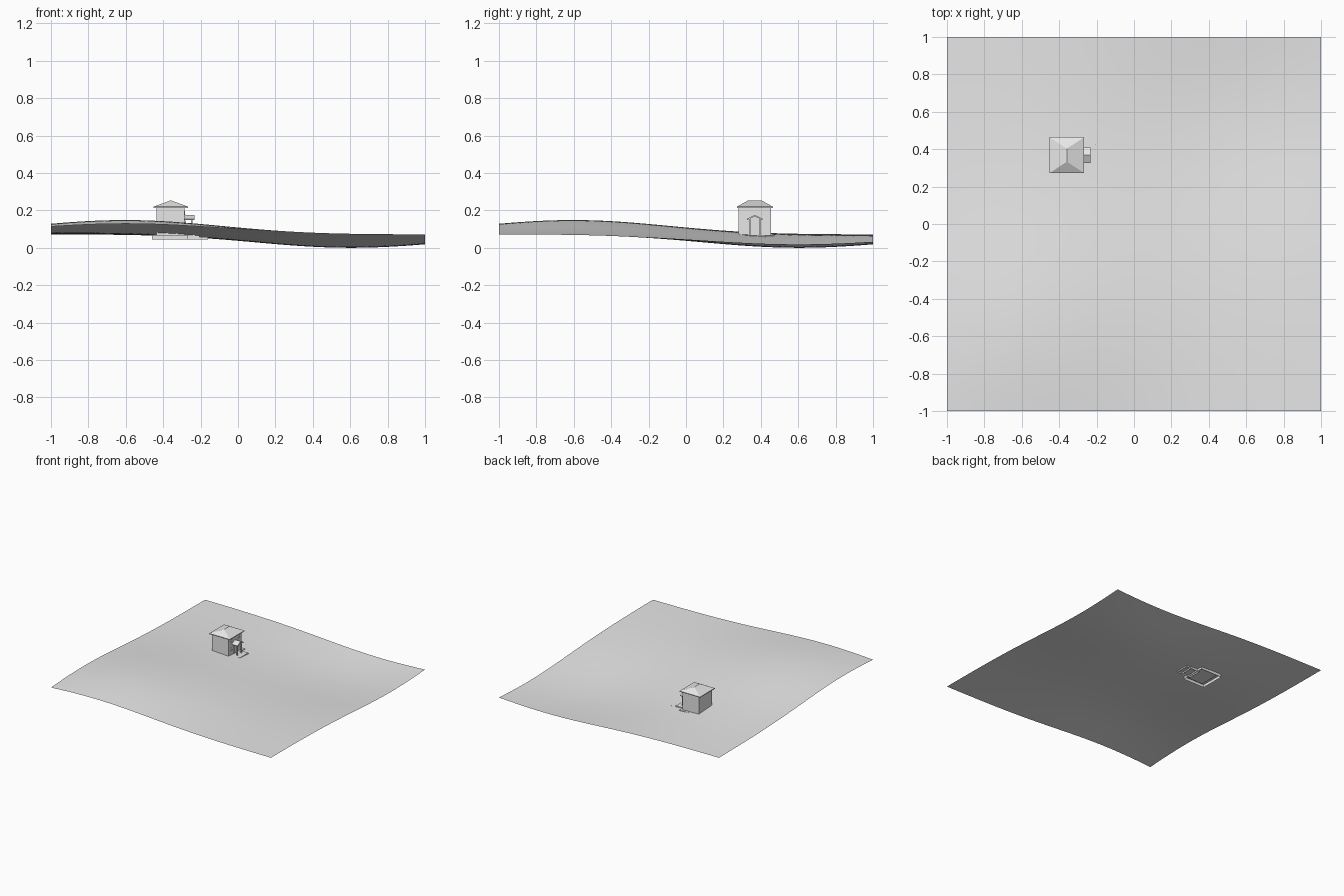
import bpy, bmesh, math

cube = bpy.data.objects.get("Cube")
if cube:
    bpy.data.objects.remove(cube, do_unlink=True)

grey = bpy.data.materials.new("plain_grey")
grey.use_nodes = True
COLOR = (0.8, 0.8, 0.8, 1)
grey.diffuse_color = COLOR
grey.node_tree.nodes["Principled BSDF"].inputs["Base Color"].default_value = COLOR


def finish(name, bm, smooth=False):
    mesh = bpy.data.meshes.new(name)
    bm.to_mesh(mesh)
    bm.free()
    mesh.materials.append(grey)
    for p in mesh.polygons:
        p.use_smooth = smooth
    obj = bpy.data.objects.new(name, mesh)
    bpy.context.collection.objects.link(obj)
    return obj


def box(name, x, y, z, open_bottom=False):
    """Box spanning the given (low, high) ranges."""
    bm = bmesh.new()
    bmesh.ops.create_cube(bm, size=1)
    for v in bm.verts:
        v.co = [r[0] if c < 0 else r[1] for c, r in zip(v.co, (x, y, z))]
    bm.normal_update()
    if open_bottom:
        low = [f for f in bm.faces if f.normal.z < -0.9]
        bmesh.ops.delete(bm, geom=low, context='FACES_ONLY')
    return finish(name, bm)


def prism(name, profile, x0, x1):
    """Extrude a (y, z) profile along x."""
    bm = bmesh.new()
    face = bm.faces.new([bm.verts.new((x0, y, z)) for y, z in profile])
    out = bmesh.ops.extrude_face_region(bm, geom=[face])
    for g in out["geom"]:
        if isinstance(g, bmesh.types.BMVert):
            g.co.x = x1
    bmesh.ops.recalc_face_normals(bm, faces=bm.faces)
    return finish(name, bm)


def ground_height(x, y):
    hill = math.exp(-((x + 0.6) ** 2 + (y + 0.6) ** 2) / 0.53)
    dip = math.exp(-((x - 0.6) ** 2 + (y - 0.6) ** 2) / 0.53)
    return 0.072 + 0.077 * hill - 0.072 * dip


# Rolling ground sheet: one hill, one hollow
bm = bmesh.new()
bmesh.ops.create_grid(bm, x_segments=48, y_segments=48, size=1)
for v in bm.verts:
    v.co.z = ground_height(v.co.x, v.co.y)
finish("ground", bm, smooth=True)

CX, CY = -0.359, 0.368      # house centre
WALL = CX + 0.074           # wall on the entrance side

# Foundation and walls
box("foundation", (-0.46, -0.267), (0.268, 0.472), (0.045, 0.0685), True)
box("walls", (CX - 0.076, WALL), (CY - 0.086, CY + 0.086), (0.06, 0.217))

# Hipped roof with a short ridge and a thin eave
bm = bmesh.new()
bmesh.ops.create_cube(bm, size=1)
for v in bm.verts:
    sx, sy = math.copysign(1, v.co.x), math.copysign(1, v.co.y)
    v.co = (CX + sx * 0.093, CY + sy * 0.096, 0.22 if v.co.z > 0 else 0.214)
top = max(bm.faces, key=lambda f: f.calc_center_median().z)
out = bmesh.ops.extrude_face_region(bm, geom=[top])
bmesh.ops.delete(bm, geom=[top], context='FACES_ONLY')
for v in [g for g in out["geom"] if isinstance(g, bmesh.types.BMVert)]:
    v.co = (CX, CY + math.copysign(0.035, v.co.y - CY), 0.254)
bmesh.ops.remove_doubles(bm, verts=bm.verts, dist=0.0001)
bmesh.ops.recalc_face_normals(bm, faces=bm.faces)
finish("roof", bm)

# Entrance steps
box("upper_step", (WALL, -0.205), (CY - 0.052, CY + 0.058), (0.045, 0.068), True)
box("lower_step", (WALL, -0.16), (CY - 0.052, CY + 0.058), (0.045, 0.057), True)

# Porch canopy on two posts
rise, eave, half = 0.176, 0.155, 0.042
prism("canopy", [(CY - half, eave), (CY, rise), (CY + half, eave),
                 (CY + half, eave - 0.006), (CY, rise - 0.008),
                 (CY - half, eave - 0.006)], WALL - 0.002, -0.233)
for side, label in ((-1, "front"), (1, "back")):
    y = CY + side * 0.027
    box("post_" + label, (-0.25, -0.243), (y - 0.0035, y + 0.0035), (0.06, 0.16))
    box("canopy_beam_" + label, (WALL, -0.24), (y - 0.003, y + 0.003), (0.148, 0.156))

# Door with frame
box("door_frame", (WALL, WALL + 0.004), (CY - 0.022, CY + 0.022), (0.066, 0.145))
box("door", (WALL, WALL + 0.006), (CY - 0.017, CY + 0.017), (0.066, 0.14))

# Framed windows on the entrance wall
for z in (0.12, 0.188):
    for side, label in ((-1, "front"), (1, "back")):
        y = CY + side * 0.051
        name = ("upper" if z > 0.15 else "lower") + "_window_" + label
        box(name, (WALL, WALL + 0.002), (y - 0.008, y + 0.008), (z - 0.009, z + 0.009))
        box(name + "_sill", (WALL, WALL + 0.005), (y - 0.01, y + 0.01),
            (z - 0.012, z - 0.009))
